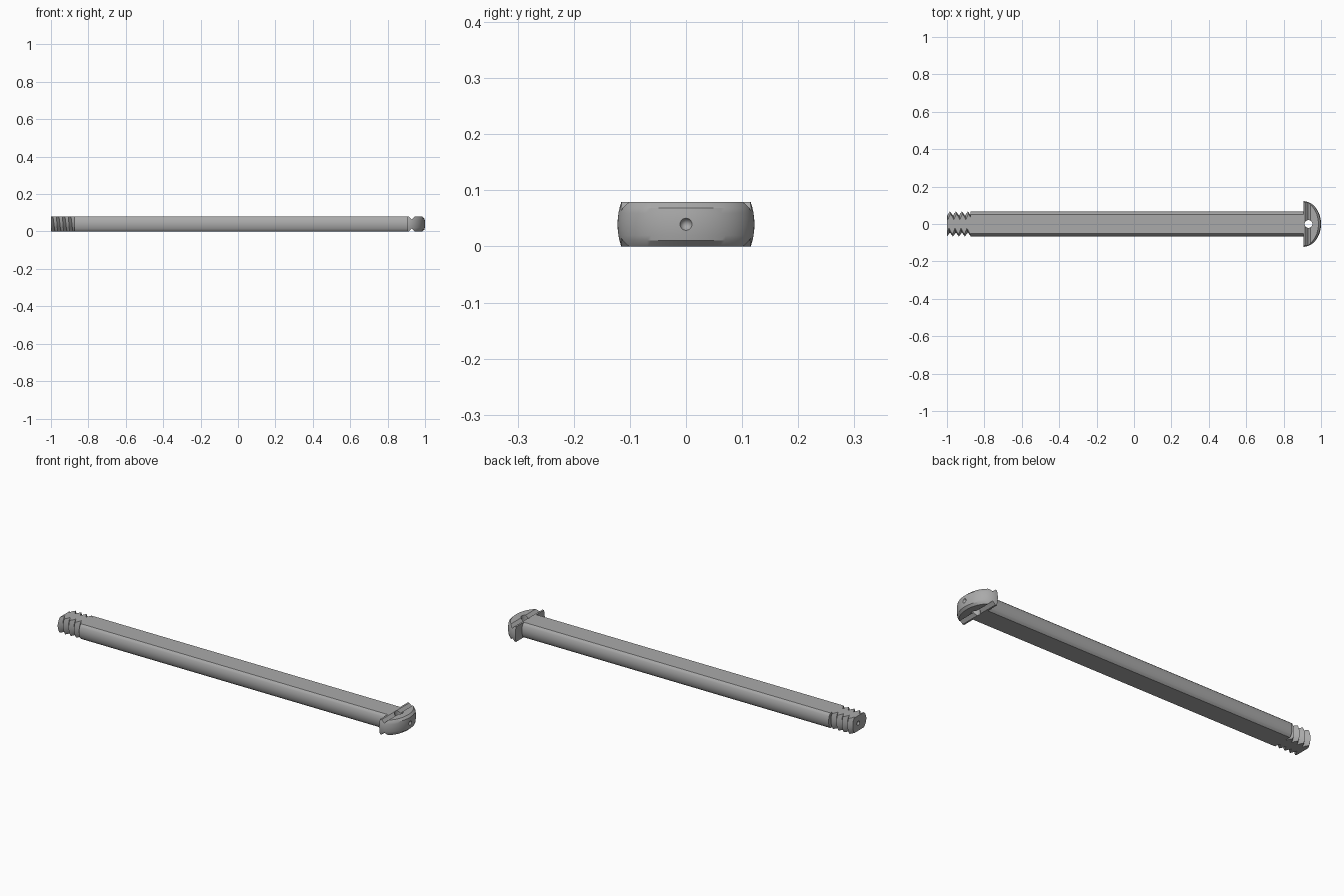
import bpy, bmesh
from math import sin, cos, pi, sqrt, floor

cube = bpy.data.objects.get("Cube")
if cube:
    bpy.data.objects.remove(cube, do_unlink=True)

H = 0.0395            # half thickness, also height of the bolt axis
HEAD_X = 0.905        # underside of the head
SHOULDER_X = -0.875   # where the thread begins

grey = bpy.data.materials.new("plain_grey")
grey.use_nodes = True
colour = (0.4, 0.4, 0.4, 1)
grey.diffuse_color = colour
grey.node_tree.nodes["Principled BSDF"].inputs["Base Color"].default_value = colour


def loft(name, rings, triangles=False):
    """Skin a list of closed rings and cap both ends."""
    bm = bmesh.new()
    rows = [[bm.verts.new(p) for p in ring] for ring in rings]
    n = len(rows[0])
    for a, b in zip(rows, rows[1:]):
        for j in range(n):
            k = (j + 1) % n
            if triangles:
                bm.faces.new((a[j], a[k], b[k]))
                bm.faces.new((a[j], b[k], b[j]))
            else:
                bm.faces.new((a[j], a[k], b[k], b[j]))
    bm.faces.new(rows[0])
    bm.faces.new(rows[-1])
    bmesh.ops.recalc_face_normals(bm, faces=bm.faces)
    mesh = bpy.data.meshes.new(name)
    bm.to_mesh(mesh)
    bm.free()
    mesh.materials.append(grey)
    obj = bpy.data.objects.new(name, mesh)
    bpy.context.collection.objects.link(obj)
    return obj


def select(obj):
    bpy.ops.object.select_all(action='DESELECT')
    obj.select_set(True)
    bpy.context.view_layer.objects.active = obj


def carve(obj, operation='DIFFERENCE'):
    """Apply the active primitive to obj as a boolean, then discard it."""
    cutter = bpy.context.object
    cutter.hide_render = True
    mod = obj.modifiers.new("carve", 'BOOLEAN')
    mod.object, mod.operation, mod.solver = cutter, operation, 'EXACT'
    select(obj)
    bpy.ops.object.modifier_apply(modifier=mod.name)
    bpy.data.objects.remove(cutter, do_unlink=True)


def centre_dimple(obj, x):
    """Conical centre mark sunk into an end face."""
    bpy.ops.mesh.primitive_cone_add(vertices=32, radius1=0.022, radius2=0, depth=0.044,
                                    location=(x, 0, H), rotation=(0, -pi / 2 if x > 0 else pi / 2, 0))
    carve(obj)


def finish(obj):
    select(obj)
    bpy.ops.object.shade_smooth_by_angle(angle=pi / 6)


# Shaft: round sides, flat top and bottom, chamfered corners
side = [(0.052, H)]
side += [(0.068 * cos(a), 0.068 * sin(a)) for a in [0.48 - 0.08 * i for i in range(13)]]
side += [(0.052, -H)]
section = side + [(-y, -z) for y, z in side]
shaft = loft("shaft", [[(x, y, H + z) for y, z in section] for x in (SHOULDER_X, HEAD_X + 0.002)])
finish(shaft)

# Thread: helical ridge, flattened above and below
STEPS, PITCH, TURNS = 32, 0.032, 4


def thread_radius(phase):
    return 0.045 + 0.022 * abs(2 * (phase - floor(phase)) - 1)


rings = []
for i in range(STEPS * TURNS + 1):
    ring = []
    for j in range(STEPS):
        a = 2 * pi * j / STEPS
        r = thread_radius((i - j) / STEPS - 0.5)
        ring.append((-1 + PITCH * i / STEPS, r * cos(a), H + r * sin(a)))
    rings.append(ring)
thread = loft("thread", rings, triangles=True)
bpy.ops.mesh.primitive_cube_add(size=2 * H, location=(-0.94, 0, H))
bpy.context.object.scale = (5, 5, 1)
carve(thread, 'INTERSECT')
centre_dimple(thread, -1)
finish(thread)

# Head: half dome with chamfered rim
ARC = 40
rings = []
for z in (-H, -0.029, -0.02, -0.01, 0, 0.01, 0.02, 0.029, H):
    f = sqrt(1 - (z / 0.122) ** 2)
    depth = 0.095 * f - (0.009 if abs(z) == H else 0)
    angles = [pi * (i / ARC - 0.5) for i in range(ARC + 1)]
    rings.append([(HEAD_X + depth * cos(a), 0.122 * f * sin(a), H + z) for a in angles])
head = loft("head", rings)

# V grooves across the top and bottom of the head
for z in (0, 2 * H):
    bpy.ops.mesh.primitive_cylinder_add(vertices=4, radius=0.015, depth=0.4,
                                        location=(0.929, 0, z), rotation=(pi / 2, 0, 0))
    carve(head)

# Cross hole through the head
bpy.ops.mesh.primitive_cylinder_add(vertices=32, radius=0.021, depth=0.2, location=(0.933, 0, H))
carve(head)
centre_dimple(head, 1)
finish(head)
